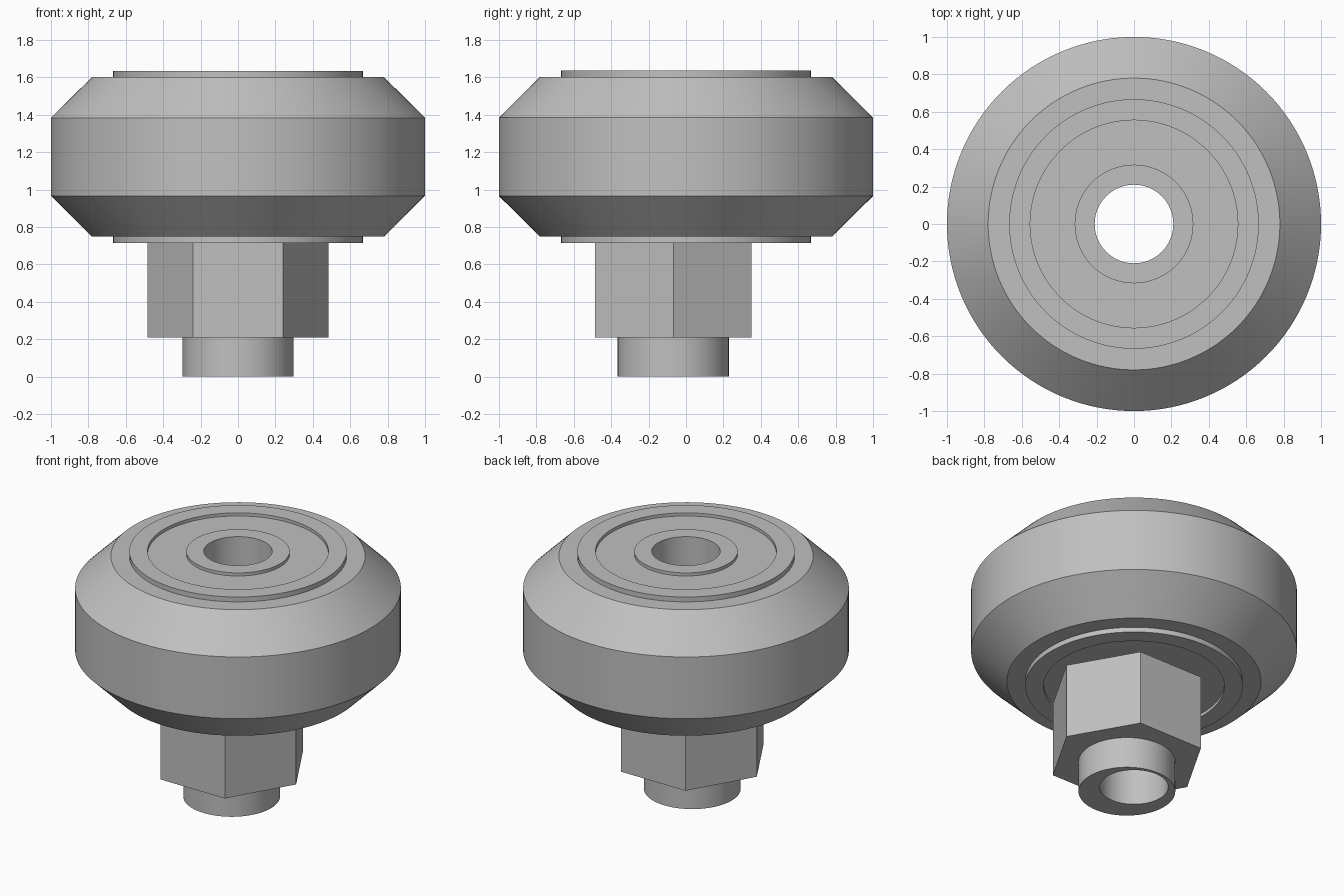
import bpy, bmesh
from math import cos, sin, pi, radians
from mathutils import Vector

default = bpy.data.objects.get("Cube")
if default:
    bpy.data.objects.remove(default, do_unlink=True)

grey = bpy.data.materials.new("plain grey")
grey.use_nodes = True
grey.diffuse_color = (0.53, 0.53, 0.53, 1)
grey.node_tree.nodes["Principled BSDF"].inputs["Base Color"].default_value = grey.diffuse_color

SEGMENTS = 128
BORE = 0.21
OFFSET = -0.068          # eccentric shift of the spacer body from the bore
MID = 1.175              # mid-height of the wheel


def finish(name, bm):
    bmesh.ops.recalc_face_normals(bm, faces=bm.faces)
    mesh = bpy.data.meshes.new(name)
    bm.to_mesh(mesh)
    bm.free()
    mesh.materials.append(grey)
    obj = bpy.data.objects.new(name, mesh)
    bpy.context.collection.objects.link(obj)
    return obj


def smooth(obj):
    bpy.ops.object.select_all(action='DESELECT')
    obj.select_set(True)
    bpy.context.view_layer.objects.active = obj
    bpy.ops.object.shade_smooth_by_angle(angle=radians(30))


def lathe(name, profile):
    """Revolve a closed (radius, z) outline around the z axis."""
    bm = bmesh.new()
    verts = [bm.verts.new((r, 0, z)) for r, z in profile]
    edges = [bm.edges.new((verts[i - 1], v)) for i, v in enumerate(verts)]
    bmesh.ops.spin(bm, geom=verts + edges, cent=(0, 0, 0), axis=(0, 0, 1),
                   angle=2 * pi, steps=SEGMENTS, use_merge=True)
    bmesh.ops.remove_doubles(bm, verts=bm.verts, dist=1e-5)
    obj = finish(name, bm)
    smooth(obj)
    return obj


def prism(name, sides, radius, y, low, high):
    bm = bmesh.new()
    ring = [bm.verts.new((radius * cos(2 * pi * i / sides),
                          y + radius * sin(2 * pi * i / sides), low))
            for i in range(sides)]
    base = bm.faces.new(ring)
    top = bmesh.ops.extrude_face_region(bm, geom=[base], use_keep_orig=True)["geom"]
    bmesh.ops.translate(bm, vec=Vector((0, 0, high - low)),
                        verts=[v for v in top if isinstance(v, bmesh.types.BMVert)])
    return finish(name, bm)


def drill(obj):
    """Cut the common bore through a solid part."""
    cutter = prism("bore_cutter", SEGMENTS, BORE, 0, -0.5, 2)
    cutter.hide_render = True
    mod = obj.modifiers.new("bore", 'BOOLEAN')
    mod.operation, mod.solver, mod.object = 'DIFFERENCE', 'EXACT', cutter
    bpy.context.view_layer.objects.active = obj
    bpy.ops.object.modifier_apply(modifier=mod.name)
    bpy.data.objects.remove(cutter, do_unlink=True)
    smooth(obj)


# Chamfered wheel with an inner rib between the bearings
half_tyre = [(0.58, 0.04), (0.667, 0.04), (0.667, 0.427), (0.78, 0.427), (1.0, 0.209)]
lathe("wheel_tyre", [(r, MID + h) for r, h in half_tyre]
      + [(r, MID - h) for r, h in reversed(half_tyre)])

# Two bearings with raised races and a recessed shield
bearing = [(BORE, 0.04), (BORE, 0.46), (0.317, 0.46), (0.317, 0.439),
           (0.555, 0.439), (0.555, 0.46), (0.667, 0.46), (0.667, 0.04)]
for name, side in (("upper_bearing", 1), ("lower_bearing", -1)):
    lathe(name, [(r, MID + side * h) for r, h in bearing])

# Shim between the inner races
lathe("bearing_shim", [(BORE, MID - 0.04), (0.317, MID - 0.04),
                       (0.317, MID + 0.04), (BORE, MID + 0.04)])

# Eccentric spacer: hexagon body and round collar sharing the off-centre bore
drill(prism("spacer_hexagon", 6, 0.483, OFFSET, 0.21, MID - 0.46))
drill(prism("spacer_collar", SEGMENTS, 0.297, OFFSET, 0, 0.21))
